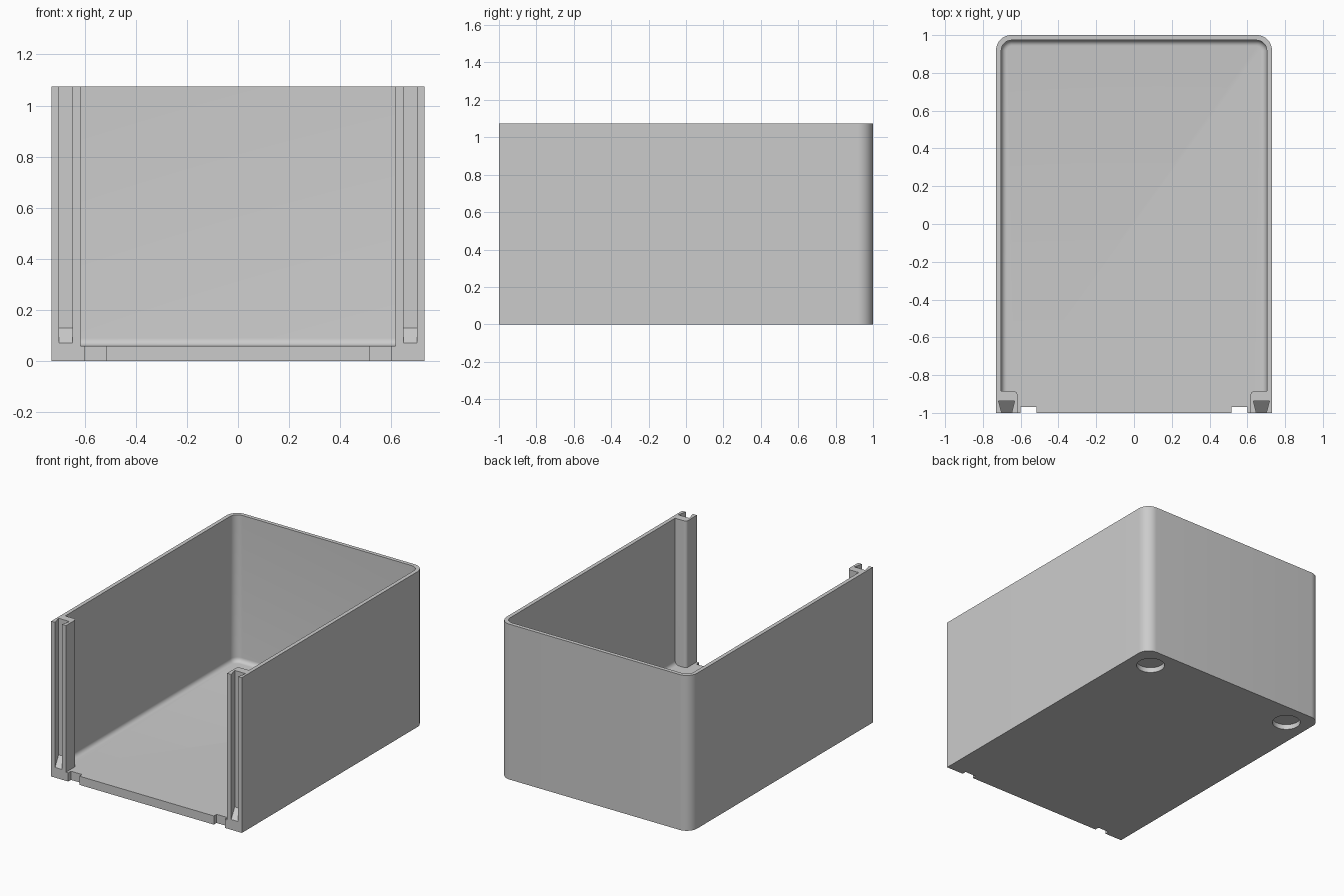
import bpy
import bmesh
import math

if "Cube" in bpy.data.objects:
    bpy.data.objects.remove(bpy.data.objects["Cube"])

W, H, FLOOR, WALL = 0.73, 1.075, 0.06, 0.027

grey = bpy.data.materials.new("plain_grey")
grey.use_nodes = True
grey.diffuse_color = (0.6, 0.6, 0.6, 1)
grey.node_tree.nodes["Principled BSDF"].inputs["Base Color"].default_value = grey.diffuse_color


def loft(name, rings):
    """Closed solid skinned through rings of matching points."""
    bm = bmesh.new()
    loops = [[bm.verts.new(p) for p in ring] for ring in rings]
    n = len(loops[0])
    for a, b in zip(loops, loops[1:]):
        for i in range(n):
            j = (i + 1) % n
            bm.faces.new((a[i], a[j], b[j], b[i]))
    bm.faces.new(loops[0])
    bm.faces.new(loops[-1])
    bmesh.ops.recalc_face_normals(bm, faces=bm.faces)
    mesh = bpy.data.meshes.new(name)
    bm.to_mesh(mesh)
    bm.free()
    mesh.materials.append(grey)
    obj = bpy.data.objects.new(name, mesh)
    bpy.context.collection.objects.link(obj)
    return obj


def prism(name, outline, z0, z1):
    return loft(name, [[(x, y, z) for x, y in outline] for z in (z0, z1)])


def arc(cx, cy, r, start, end, steps=12):
    angles = [math.radians(start + (end - start) * i / steps) for i in range(steps + 1)]
    return [(cx + r * math.cos(a), cy + r * math.sin(a)) for a in angles]


def u_outline(half, back, front, r):
    """Plan with square front corners and rounded back corners."""
    return ([(-half, front), (half, front)]
            + arc(half - r, back - r, r, 0, 90)
            + arc(r - half, back - r, r, 90, 180))


def combine(target, tool, operation):
    mod = target.modifiers.new(operation, 'BOOLEAN')
    mod.operation = operation
    mod.solver = 'EXACT'
    mod.object = tool
    bpy.context.view_layer.objects.active = target
    bpy.ops.object.modifier_apply(modifier=mod.name)
    bpy.data.objects.remove(tool)


# Outer tray body
tray = prism("open_front_tray", u_outline(W, 1, -1, 0.08), 0, H)

# Cavity with a filleted floor edge
fillet = 0.03
rings = []
for inset, dz in arc(fillet, fillet, fillet, 270, 180, 6):
    plan = u_outline(W - WALL - inset, 1 - WALL - inset, -1.1, 0.055 - inset)
    rings.append([(x, y, FLOOR + dz) for x, y in plan])
rings.append([(x, y, H + 0.1) for x, y, z in rings[-1]])
combine(tray, loft("cavity_cutter", rings), 'DIFFERENCE')

for s in (-1, 1):
    # Front post with a softened inner back corner
    post = [(0.715, -1), (0.617, -1)] + arc(0.637, -0.905, 0.02, 180, 90, 6) + [(0.715, -0.885)]
    combine(tray, prism("post", [(s * x, y) for x, y in post], 0.03, H), 'UNION')

    # Dovetail slot with a sloping foot
    slot = [(0.643, -1.02, 0.052), (0.705, -1.02, 0.052),
            (0.717, -0.938, 0.13), (0.632, -0.938, 0.13)]
    foot = [(s * x, y, z) for x, y, z in slot]
    foot[0], foot[1] = (s * 0.653, -1.02, 0.052), (s * 0.695, -1.02, 0.052)
    top = [(x, y, H + 0.1) for x, y, z in foot]
    combine(tray, loft("slot_cutter", [foot, top]), 'DIFFERENCE')

    # Notch in the front edge of the floor
    notch = [(s * 0.515, -1.1), (s * 0.6, -1.1), (s * 0.6, -0.97), (s * 0.515, -0.97)]
    combine(tray, prism("notch_cutter", notch, -0.1, 0.2), 'DIFFERENCE')

    # Blind round recess underneath
    circle = arc(s * 0.57, 0.845, 0.09, 0, 360, 40)[:-1]
    combine(tray, prism("recess_cutter", circle, -0.1, 0.035), 'DIFFERENCE')

# Smooth the curved corners only
bpy.ops.object.select_all(action='DESELECT')
tray.select_set(True)
bpy.context.view_layer.objects.active = tray
bpy.ops.object.shade_smooth_by_angle(angle=math.radians(30))
